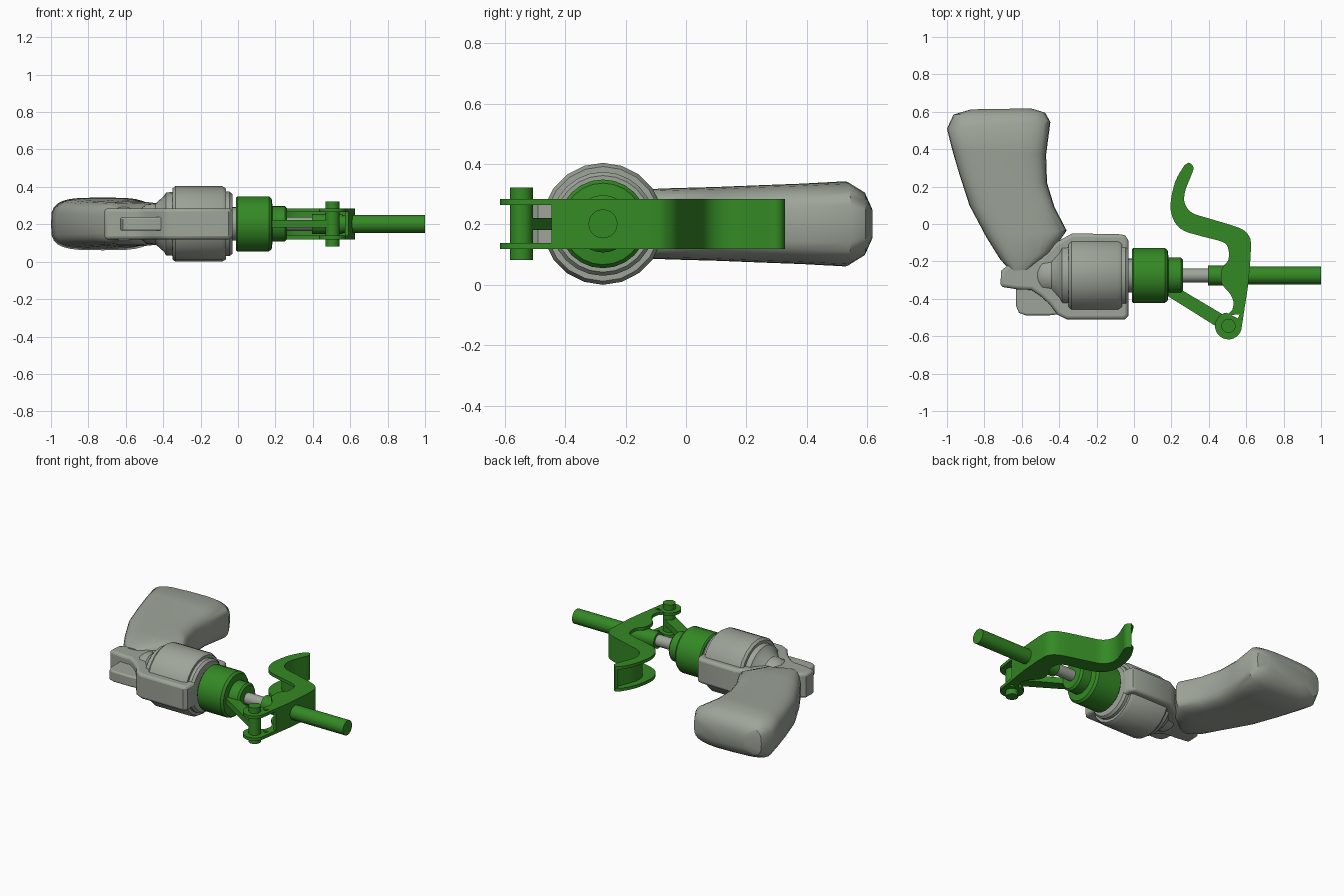
import bpy, bmesh, math
from mathutils import Vector

if "Cube" in bpy.data.objects:
    bpy.data.objects.remove(bpy.data.objects["Cube"])

AY, AZ = -0.275, 0.202   # main axis, runs along x


def material(name, rgb):
    m = bpy.data.materials.new(name)
    m.diffuse_color = (*rgb, 1)
    m.use_nodes = True
    m.node_tree.nodes["Principled BSDF"].inputs["Base Color"].default_value = m.diffuse_color
    return m


GREY = material("warm_grey", (0.34, 0.375, 0.32))
GREEN = material("leaf_green", (0.034, 0.25, 0.018))


def finish(name, bm, mat, angle=35, bevel=0):
    bmesh.ops.recalc_face_normals(bm, faces=bm.faces)
    me = bpy.data.meshes.new(name)
    bm.to_mesh(me)
    bm.free()
    ob = bpy.data.objects.new(name, me)
    bpy.context.collection.objects.link(ob)
    me.materials.append(mat)
    if bevel:
        b = ob.modifiers.new("bevel", 'BEVEL')
        b.width, b.segments, b.limit_method = bevel, 3, 'ANGLE'
        b.angle_limit = math.radians(50)
    bpy.context.view_layer.objects.active = ob
    ob.select_set(True)
    bpy.ops.object.shade_smooth_by_angle(angle=math.radians(angle))
    ob.select_set(False)
    return ob


def loft(name, rings, mat, **kw):
    bm = bmesh.new()
    rows = [[bm.verts.new(p) for p in r] for r in rings]
    n = len(rows[0])
    for a, b in zip(rows, rows[1:]):
        for i in range(n):
            j = (i + 1) % n
            bm.faces.new((a[i], a[j], b[j], b[i]))
    bm.faces.new(rows[0])
    bm.faces.new(rows[-1])
    return finish(name, bm, mat, **kw)


def turned(name, profile, mat, n=24):
    """Solid of revolution about the main axis from (x, radius) pairs."""
    return loft(name, [[(x, AY + r * math.cos(2 * math.pi * i / n),
                         AZ + r * math.sin(2 * math.pi * i / n)) for i in range(n)]
                       for x, r in profile], mat)


def plate(name, outline, z0, z1, mat, **kw):
    return loft(name, [[(x, y, z) for x, y in outline] for z in (z0, z1)], mat, **kw)


def circle(cx, cy, r, a0=0, a1=360, n=24):
    return [(cx + r * math.cos(math.radians(a0 + (a1 - a0) * i / n)),
             cy + r * math.sin(math.radians(a0 + (a1 - a0) * i / n))) for i in range(n)]


def smooth_path(pts, k=4):
    """Catmull-Rom curve through 2D points."""
    p = [Vector(q) for q in [pts[0]] + pts + [pts[-1]]]
    out = []
    for a, b, c, d in zip(p, p[1:], p[2:], p[3:]):
        for i in range(k):
            t = i / k
            out.append(0.5 * (2 * b + (c - a) * t + (2 * a - 5 * b + 4 * c - d) * t * t
                              + (3 * b - a - 3 * c + d) * t ** 3))
    return out + [p[-1]]


# Grip: rounded-box sections between a left and a right edge point
sections = [((-0.66, -0.25), (-0.56, -0.245), 0.09), ((-0.715, -0.19), (-0.44, -0.15), 0.113),
            ((-0.79, -0.07), (-0.36, -0.035), 0.118), ((-0.88, 0.10), (-0.425, 0.09), 0.122),
            ((-0.935, 0.27), (-0.465, 0.22), 0.128), ((-0.97, 0.39), (-0.47, 0.37), 0.133),
            ((-1.0, 0.51), (-0.447, 0.545), 0.141), ((-0.965, 0.585), (-0.475, 0.595), 0.105),
            ((-0.87, 0.613), (-0.55, 0.618), 0.05)]
rings = []
for l, r, t in sections:
    l, r = Vector(l), Vector(r)
    ring = []
    for i in range(28):
        a = 2 * math.pi * i / 28
        c, s = [math.copysign(abs(v) ** 0.55, v) for v in (math.cos(a), math.sin(a))]
        p = (l + r) / 2 + (r - l) / 2 * c
        ring.append((p.x, p.y, AZ + t * s))
    rings.append(ring)
loft("grip", rings, GREY, angle=40)

# Body drum with its stepped ends
turned("rear_cone", [(-0.525, 0.05), (-0.515, 0.085), (-0.49, 0.105), (-0.44, 0.11),
                     (-0.395, 0.15), (-0.385, 0.168), (-0.33, 0.172)], GREY)
turned("drum", [(-0.35, 0.19), (-0.335, 0.202), (-0.085, 0.202), (-0.065, 0.19)], GREY, 20)
turned("front_ring", [(-0.08, 0.172), (-0.045, 0.172), (-0.03, 0.16)], GREY)
turned("core_rod", [(-0.1, 0.09), (0.0, 0.09)], GREY)

# Flat frame around the drum and the block beneath it
plate("frame", [(-0.03, -0.09), (-0.045, -0.062), (-0.07, -0.055), (-0.33, -0.05),
                (-0.42, -0.1), (-0.5, -0.18), (-0.65, -0.2), (-0.71, -0.25), (-0.715, -0.335),
                (-0.62, -0.35), (-0.55, -0.352), (-0.5, -0.385), (-0.45, -0.43),
                (-0.41, -0.485), (-0.36, -0.51), (-0.05, -0.51), (-0.03, -0.49)],
      AZ - 0.083, AZ + 0.083, GREY, bevel=0.018)
plate("rear_block", [(-0.63, -0.3), (-0.63, -0.44), (-0.615, -0.475), (-0.58, -0.488),
                     (-0.45, -0.488), (-0.38, -0.48), (-0.38, -0.3)],
      AZ - 0.036, AZ + 0.036, GREY, bevel=0.01)

# Green collar, rods
turned("collar", [(-0.012, 0.138), (-0.004, 0.147), (0.165, 0.147), (0.18, 0.135),
                  (0.185, 0.095), (0.25, 0.095), (0.262, 0.083)], GREEN)
turned("inner_rod", [(0.2, 0.037), (0.45, 0.037)], GREY)
turned("sleeve", [(0.395, 0.053), (0.56, 0.053)], GREEN)
turned("outer_rod", [(0.5, 0.048), (1.0, 0.048)], GREEN)

# Link arm from the collar to the pivot pin
PX, PY = 0.505, -0.545
plate("link_arm", [(0.18, -0.34), (0.18, -0.385), (0.475, -0.57), (0.51, -0.58),
                   (0.535, -0.55), (0.52, -0.51), (0.25, -0.35), (0.25, -0.31)],
      AZ - 0.02, AZ + 0.02, GREEN)
plate("pivot_pin", circle(PX, PY, 0.038), AZ - 0.12, AZ + 0.12, GREEN)

# Lever: channel of two side plates and an outer wall
outer = smooth_path([(0.592, -0.445), (0.613, -0.3), (0.625, -0.12), (0.612, -0.06),
                     (0.56, -0.02), (0.4, 0.03), (0.31, 0.06), (0.272, 0.11), (0.272, 0.17),
                     (0.3, 0.245), (0.317, 0.29), (0.312, 0.315), (0.293, 0.328)])
inner = smooth_path([(0.27, 0.315), (0.22, 0.225), (0.195, 0.1), (0.215, 0.015),
                     (0.265, -0.035), (0.36, -0.065), (0.47, -0.095), (0.502, -0.125),
                     (0.505, -0.19), (0.47, -0.24), (0.468, -0.315), (0.515, -0.375),
                     (0.532, -0.42), (0.525, -0.46)])
outline = ([tuple(p) for p in outer + inner] + [(0.495, -0.49), (0.565, -0.482), (0.555, -0.505)]
           + circle(PX, PY, 0.072, 100, 355, 20))
for label, z in (("lower", AZ - 0.083), ("upper", AZ + 0.063)):
    plate("lever_plate_" + label, outline, z, z + 0.02, GREEN)

offset = []
for i, p in enumerate(outer):
    d = (outer[min(i + 1, len(outer) - 1)] - outer[max(i - 1, 0)]).normalized()
    offset.append(p + Vector((-d.y, d.x)) * 0.02)
bm = bmesh.new()
rows = [[bm.verts.new((p.x, p.y, AZ + z)) for z in (-0.0825, 0.0825)]
        + [bm.verts.new((q.x, q.y, AZ + z)) for z in (0.0825, -0.0825)]
        for p, q in zip(outer, offset)]
for a, b in zip(rows, rows[1:]):
    for i in range(4):
        bm.faces.new((a[i], a[(i + 1) % 4], b[(i + 1) % 4], b[i]))
bm.faces.new(rows[0])
bm.faces.new(rows[-1])
finish("lever_wall", bm, GREEN)
